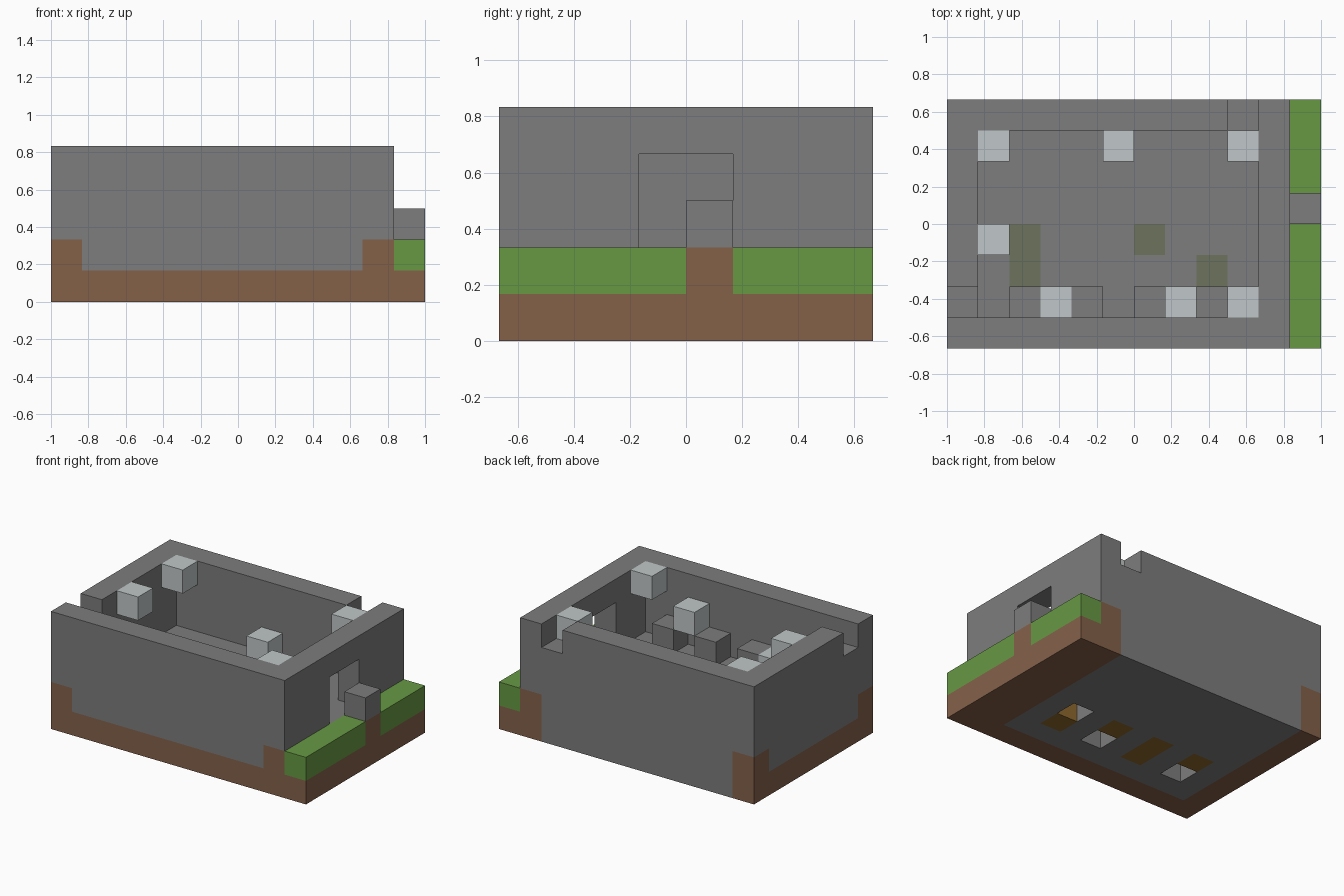
import bpy
import bmesh
from mathutils import Vector

cube = bpy.data.objects.get("Cube")
if cube:
    bpy.data.objects.remove(cube)

UNIT = 1 / 6
ORIGIN = Vector((-1, -4 * UNIT, 0))


def material(name, rgb):
    """Flat material from 8-bit display values, stored as linear."""
    linear = [((c / 255 + 0.055) / 1.055) ** 2.4 for c in rgb] + [1]
    mat = bpy.data.materials.new(name)
    mat.use_nodes = True
    mat.diffuse_color = linear
    mat.node_tree.nodes["Principled BSDF"].inputs["Base Color"].default_value = linear
    return mat


stone = material("stone_grey", (125, 125, 125))
dirt = material("dirt_brown", (133, 97, 73))
grass = material("grass_green", (103, 153, 68))
moss = material("moss_olive", (108, 115, 92))
wood = material("wood_ochre", (143, 105, 46))
glow = material("lamp_pale", (192, 199, 200))

parts = {}   # part name -> material
cells = {}   # occupied cell -> part name


def cell_range(lo, hi):
    return [(x, y, z) for x in range(lo[0], hi[0] + 1)
            for y in range(lo[1], hi[1] + 1)
            for z in range(lo[2], hi[2] + 1)]


def fill(name, mat, *boxes):
    """Fill inclusive cell boxes; a later part replaces an earlier one."""
    parts[name] = mat
    for lo, hi in boxes:
        for cell in cell_range(lo, hi):
            cells[cell] = name


def carve(lo, hi):
    for cell in cell_range(lo, hi):
        cells.pop(cell, None)


def spots(z, *places):
    return [((x, y, z), (x, y, z)) for x, y in places]


# Ground and floor
fill("dirt_base", dirt, ((0, 0, 0), (11, 7, 0)))
fill("floor", stone, ((1, 1, 0), (9, 7, 0)), ((1, 1, 1), (9, 6, 1)))

# Outer walls with a doorway and two notches in the rim
fill("front_wall", stone, ((0, 0, 1), (10, 0, 4)))
fill("back_wall", stone, ((0, 7, 1), (10, 7, 4)))
fill("right_wall", stone, ((0, 1, 1), (0, 6, 4)))
fill("left_wall", stone, ((10, 1, 1), (10, 6, 4)))
carve((10, 3, 2), (10, 4, 3))
carve((9, 7, 4), (9, 7, 4))
carve((0, 1, 4), (0, 1, 4))

# Corner footings, grass strip and door step
fill("corner_dirt", dirt, *spots(1, (0, 0), (0, 7), (10, 0), (10, 7)))
fill("grass_strip", grass, ((11, 0, 1), (11, 7, 1)))
fill("step_dirt", dirt, *spots(1, (11, 4)))
fill("door_step", stone, *spots(2, (11, 4)))

# Floor inlays and the pits under the floor
fill("moss_inlays", moss, *spots(1, (8, 2), (6, 3), (2, 2), (2, 3)))
fill("wood_inlays", wood, *spots(0, (8, 2), (6, 3), (4, 2), (4, 3), (2, 3)))
for x, y in ((8, 3), (6, 2), (2, 2)):
    carve((x, y, 0), (x, y, 0))

# Inner pillars and lamps
fill("pillars", stone, *spots(2, (2, 1), (4, 1), (6, 1), (8, 1)))
fill("high_lamps", glow, *spots(4, (1, 6), (9, 6), (1, 3), (9, 1)))
fill("middle_lamp", glow, *spots(3, (7, 1)))
fill("low_lamps", glow, *spots(2, (5, 6), (3, 1)))


def build(name, mat):
    """Make one object from the exposed sides of a part's cells."""
    bm = bmesh.new()
    for cell in [c for c, owner in cells.items() if owner == name]:
        for axis in range(3):
            b, c = (axis + 1) % 3, (axis + 2) % 3
            for side in (0, 1):
                beside = list(cell)
                beside[axis] += 2 * side - 1
                if tuple(beside) in cells:
                    continue
                corners = []
                for db, dc in ((0, 0), (1, 0), (1, 1), (0, 1)):
                    p = Vector(cell)
                    p[axis] += side
                    p[b] += db
                    p[c] += dc
                    corners.append(bm.verts.new(ORIGIN + p * UNIT))
                bm.faces.new(corners if side else corners[::-1])
    bmesh.ops.remove_doubles(bm, verts=bm.verts[:], dist=UNIT / 100)
    mesh = bpy.data.meshes.new(name)
    bm.to_mesh(mesh)
    bm.free()
    mesh.materials.append(mat)
    bpy.context.collection.objects.link(bpy.data.objects.new(name, mesh))


for part, mat in parts.items():
    build(part, mat)
